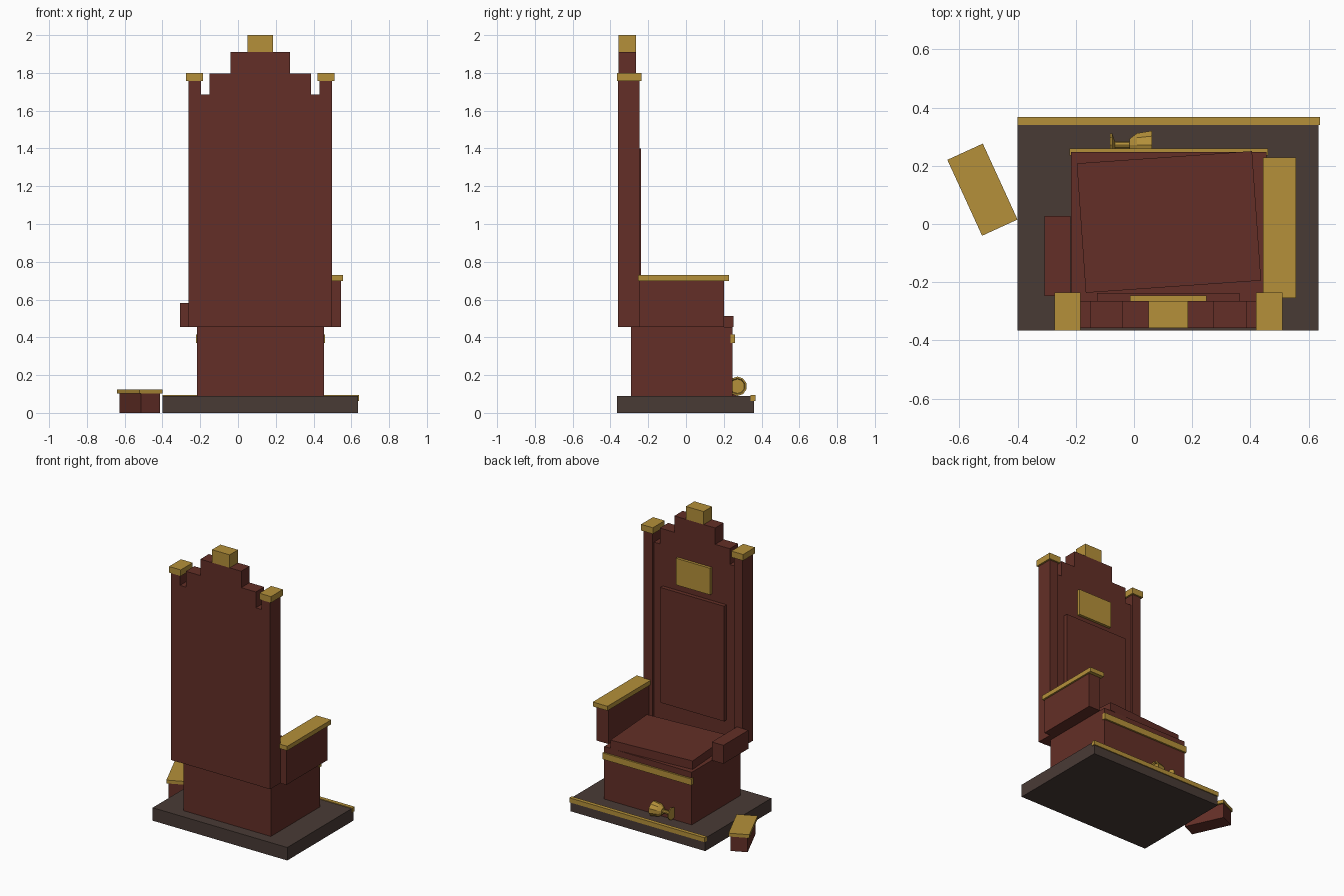
import bpy, bmesh, math
from mathutils import Matrix

if "Cube" in bpy.data.objects:
    bpy.data.objects.remove(bpy.data.objects["Cube"])


def material(name, rgb):
    m = bpy.data.materials.new(name)
    m.diffuse_color = (*rgb, 1)
    m.use_nodes = True
    m.node_tree.nodes["Principled BSDF"].inputs["Base Color"].default_value = m.diffuse_color
    return m


WOOD = material("dark red wood", (0.125, 0.028, 0.02))
GOLD = material("old gold", (0.46, 0.28, 0.042))
STONE = material("dark stone", (0.066, 0.043, 0.036))


def finish(name, bm, mat):
    bmesh.ops.recalc_face_normals(bm, faces=bm.faces)
    me = bpy.data.meshes.new(name)
    bm.to_mesh(me)
    bm.free()
    me.materials.append(mat)
    ob = bpy.data.objects.new(name, me)
    bpy.context.collection.objects.link(ob)
    return ob


def box(name, mat, xs, ys, zs, turn=0):
    """Box from x, y and z ranges, turned in degrees about its own centre."""
    bm = bmesh.new()
    size = [b - a for a, b in (xs, ys, zs)]
    bmesh.ops.create_cube(bm, size=1, matrix=Matrix.Diagonal((*size, 1)))
    ob = finish(name, bm, mat)
    ob.location = [(a + b) / 2 for a, b in (xs, ys, zs)]
    ob.rotation_euler.z = math.radians(turn)
    return ob


# Dais and seat block with gold edging
box("dais", STONE, (-0.40, 0.635), (-0.366, 0.36), (0, 0.09))
box("dais_trim", GOLD, (-0.40, 0.64), (0.341, 0.367), (0.064, 0.095))
box("seat_block", WOOD, (-0.217, 0.456), (-0.29, 0.247), (0.09, 0.455))
box("seat_trim", GOLD, (-0.222, 0.461), (0.235, 0.259), (0.37, 0.414))
box("cushion", WOOD, (-0.182, 0.422), (-0.216, 0.23), (0.455, 0.514), turn=4)

# Stepped backrest as one extruded outline
cx = 0.118
half = [(0.314, 0.455), (0.314, 1.686), (0.269, 1.686), (0.269, 1.796),
        (0.157, 1.796), (0.157, 1.91)]
outline = [(cx + x, z) for x, z in half] + [(cx - x, z) for x, z in reversed(half)]
bm = bmesh.new()
face = bm.faces.new([bm.verts.new((x, -0.357, z)) for x, z in outline])
ext = bmesh.ops.extrude_face_region(bm, geom=[face])
bmesh.ops.translate(bm, vec=(0, 0.092, 0),
                    verts=[v for v in ext["geom"] if isinstance(v, bmesh.types.BMVert)])
finish("backrest", bm, WOOD)
box("back_panel", WOOD, (-0.127, 0.363), (-0.27, -0.237), (0.60, 1.40))
box("back_plaque", GOLD, (-0.013, 0.25), (-0.27, -0.246), (1.445, 1.63))
box("finial", GOLD, (0.05, 0.186), (-0.357, -0.265), (1.91, 2.0))

# Posts with gold caps
for side, label in ((-1, "left"), (1, "right")):
    px = cx + side * 0.347
    box(label + "_post", WOOD, (px - 0.033, px + 0.033), (-0.359, -0.247), (0.455, 1.757))
    box(label + "_post_cap", GOLD, (px - 0.045, px + 0.045), (-0.366, -0.235), (1.757, 1.80))

# Whole armrest, and the broken stub on the other side
box("armrest", WOOD, (0.456, 0.545), (-0.247, 0.202), (0.455, 0.70))
box("armrest_top", GOLD, (0.444, 0.557), (-0.255, 0.228), (0.699, 0.73))
box("armrest_stub", WOOD, (-0.307, -0.218), (-0.247, 0.028), (0.455, 0.583))

# Fallen armrest piece on the floor
fx, fy = -0.521, 0.118
box("fallen_arm", WOOD, (fx - 0.055, fx + 0.055), (fy - 0.138, fy + 0.138), (0, 0.103), turn=24.6)
box("fallen_arm_top", GOLD, (fx - 0.067, fx + 0.067), (fy - 0.1435, fy + 0.1435), (0.102, 0.125), turn=24.6)

# Goblet lying on its side: (distance along x, radius)
profile = [(-0.083, 0.0), (-0.083, 0.042), (-0.075, 0.042), (-0.066, 0.013), (-0.015, 0.013),
           (-0.015, 0.022), (0.01, 0.042), (0.062, 0.051), (0.062, 0.042), (0.05, 0.038), (0.05, 0.0)]
bm = bmesh.new()
verts = [bm.verts.new((x, 0, r)) for x, r in profile]
edges = [bm.edges.new(pair) for pair in zip(verts, verts[1:])]
bmesh.ops.spin(bm, geom=verts + edges, cent=(0, 0, 0), axis=(1, 0, 0),
               angle=math.tau, steps=10)
bmesh.ops.remove_doubles(bm, verts=bm.verts, dist=0.0005)
goblet = finish("goblet", bm, GOLD)
goblet.location = (0, 0.272, 0.141)
